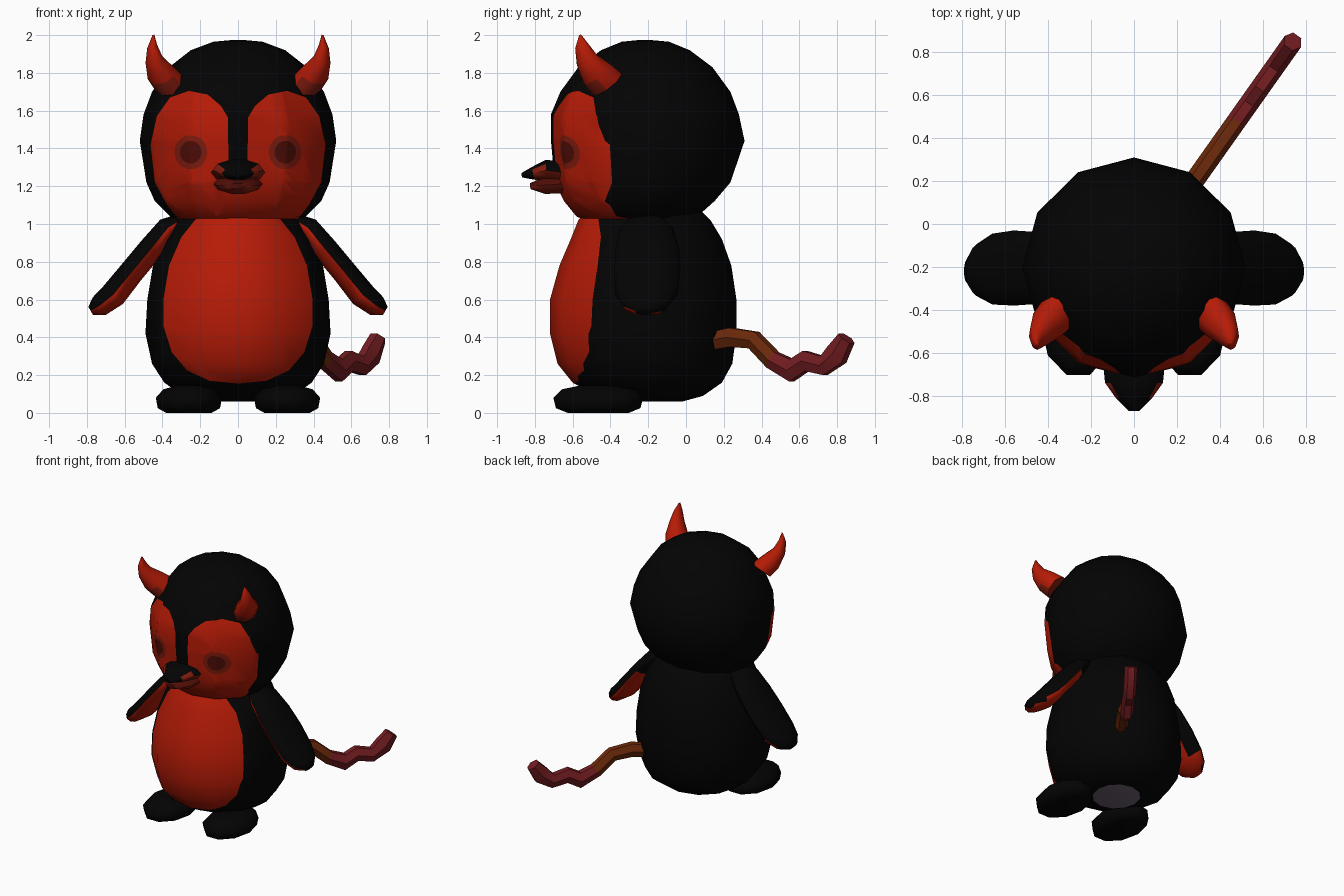
import bpy, bmesh, math
from mathutils import Vector

if "Cube" in bpy.data.objects:
    bpy.data.objects.remove(bpy.data.objects["Cube"])

COLOURS = {
    "black": (0.001, 0.001, 0.001), "red": (0.47, 0.011, 0.002),
    "dark red": (0.22, 0.011, 0.004), "maroon": (0.08, 0.004, 0.002),
    "brown": (0.15, 0.022, 0.003), "wine": (0.17, 0.012, 0.015),
    "grey": (0.15, 0.11, 0.16),
}
MATS = []
for name, c in COLOURS.items():
    m = bpy.data.materials.new(name)
    m.diffuse_color = (*c, 1)
    m.use_nodes = True
    m.node_tree.nodes["Principled BSDF"].inputs["Base Color"].default_value = m.diffuse_color
    MATS.append(m)
BLACK, RED, DARK, MAROON, BROWN, WINE, GREY = range(7)


def loft(rings):
    """Skin a list of point rings, with capped ends."""
    bm = bmesh.new()
    vs = [[bm.verts.new(p) for p in r] for r in rings]
    n = len(vs[0])
    for a, b in zip(vs, vs[1:]):
        for i in range(n):
            j = (i + 1) % n
            bm.faces.new((a[i], a[j], b[j], b[i]))
    bm.faces.new(vs[0])
    bm.faces.new(vs[-1])
    bmesh.ops.recalc_face_normals(bm, faces=bm.faces[:])
    return bm


def flat_ring(z, rx, yf, yb, n=12, cx=0):
    """Horizontal ellipse from front y to back y."""
    c, r = (yf + yb) / 2, (yb - yf) / 2
    return [Vector((cx + rx * math.cos(t), c + r * math.sin(t), z))
            for t in (2 * math.pi * i / n for i in range(n))]


def tube(path, side, n=8, s=1):
    """Loft ellipses along a path of (x, y, z, half width, half height)."""
    pts = [Vector(p[:3]) for p in path]
    side = Vector(side).normalized()
    rings = []
    for i, p in enumerate(path):
        t = pts[min(i + 1, len(pts) - 1)] - pts[max(i - 1, 0)]
        up = t.cross(side).normalized()
        ring = [pts[i] + side * p[3] * math.cos(a) + up * p[4] * math.sin(a)
                for a in (2 * math.pi * k / n for k in range(n))]
        rings.append([Vector((s * v.x, v.y, v.z)) for v in ring])
    return loft(rings)


def paint(bm, poly, mat):
    """Cut a convex front-view (x, z) outline into the front faces and colour it."""
    cx = sum(p[0] for p in poly) / len(poly)
    cz = sum(p[1] for p in poly) / len(poly)
    planes = []

    def inside():
        return [f for f in bm.faces if f.normal.y < -0.01 and all(
            (f.calc_center_median() - co).dot(no) < 1e-5 for co, no in planes)]

    for (ax, az), (bx, bz) in zip(poly, poly[1:] + poly[:1]):
        co, no = Vector((ax, 0, az)), Vector((bz - az, 0, ax - bx)).normalized()
        if no.dot(Vector((cx, 0, cz)) - co) > 0:
            no = -no
        fs = inside()
        geom = fs + list({e for f in fs for e in f.edges}) + list({v for f in fs for v in f.verts})
        bmesh.ops.bisect_plane(bm, geom=geom, dist=1e-5, plane_co=co, plane_no=no)
        bm.normal_update()
        planes.append((co, no))
    for f in inside():
        f.material_index = mat


def circle(cx, cz, rx, rz, n=14):
    return [(cx + rx * math.cos(2 * math.pi * i / n), cz + rz * math.sin(2 * math.pi * i / n))
            for i in range(n)]


def finish(name, bm, rule=None, angle=60):
    if rule:
        for f in bm.faces:
            f.material_index = rule(f.calc_center_median(), f.normal)
    used = sorted({f.material_index for f in bm.faces})
    me = bpy.data.meshes.new(name)
    for f in bm.faces:
        f.material_index = used.index(f.material_index)
    bm.to_mesh(me)
    bm.free()
    for i in used:
        me.materials.append(MATS[i])
    me.shade_smooth()
    me.set_sharp_from_angle(angle=math.radians(angle))
    ob = bpy.data.objects.new(name, me)
    bpy.context.collection.objects.link(ob)


# Body with belly patch and grey underside
bm = loft([flat_ring(*r) for r in (
    (0.06, 0.17, -0.37, -0.02), (0.09, 0.29, -0.47, 0.09), (0.16, 0.39, -0.60, 0.19),
    (0.26, 0.455, -0.68, 0.245), (0.42, 0.49, -0.72, 0.267), (0.60, 0.48, -0.72, 0.267),
    (0.78, 0.45, -0.67, 0.24), (0.92, 0.40, -0.61, 0.19), (1.02, 0.34, -0.57, 0.13),
    (1.10, 0.27, -0.50, 0.05))])
for f in bm.faces:
    if f.normal.z < -0.99:
        f.material_index = GREY
half = [(0.15, 0.17), (0.27, 0.225), (0.35, 0.32), (0.395, 0.46), (0.395, 0.6),
        (0.365, 0.78), (0.30, 0.93), (0.22, 1.03), (0.15, 1.09)]
paint(bm, [(0, 0.155)] + half + [(-x, z) for x, z in half[::-1]], RED)
finish("body", bm)

# Head with face patches, forehead stripe and eyes
bm = loft([flat_ring(*r) for r in (
    (0.99, 0.24, -0.47, 0.0), (1.04, 0.36, -0.58, 0.06), (1.12, 0.44, -0.645, 0.15),
    (1.22, 0.485, -0.695, 0.235), (1.44, 0.52, -0.715, 0.31), (1.58, 0.50, -0.715, 0.28),
    (1.70, 0.455, -0.665, 0.235), (1.83, 0.365, -0.57, 0.14), (1.92, 0.25, -0.45, 0.02),
    (1.965, 0.13, -0.34, -0.09), (1.975, 0.02, -0.24, -0.20))])
face = [(0, 0.98), (0, 1.45), (0.045, 1.55), (0.09, 1.625), (0.16, 1.685), (0.26, 1.705),
        (0.36, 1.67), (0.43, 1.57), (0.463, 1.42), (0.44, 1.22), (0.375, 1.1), (0.28, 0.98)]
for s in (-1, 1):
    paint(bm, [(s * x, z) for x, z in face], RED)
    paint(bm, circle(s * 0.25, 1.38, 0.088, 0.092), DARK)
    paint(bm, circle(s * 0.25, 1.38, 0.058, 0.06), MAROON)
paint(bm, [(-0.048, 1.22), (0.048, 1.22), (0.055, 1.62), (-0.055, 1.62)], BLACK)
finish("head", bm)

# Beak, black on top with dark red sides and lower half
finish("upper_beak", tube([(0, -0.64, 1.27, 0.145, 0.06), (0, -0.74, 1.285, 0.135, 0.058),
                           (0, -0.81, 1.268, 0.085, 0.036), (0, -0.87, 1.258, 0.025, 0.012)],
                          (1, 0, 0), 10),
       lambda c, n: DARK if abs(c.x) > 0.085 and c.y < -0.7 or n.z < -0.2 and c.y > -0.8 else BLACK)
finish("lower_beak", tube([(0, -0.62, 1.215, 0.135, 0.055), (0, -0.75, 1.205, 0.115, 0.048),
                           (0, -0.825, 1.20, 0.05, 0.016)], (1, 0, 0), 10),
       lambda c, n: MAROON if n.z > 0.3 or n.y < -0.9 else DARK)

for s, label in ((-1, "left"), (1, "right")):
    # Horns, darker at the root
    finish(label + "_horn", tube([(0.36, -0.42, 1.74, 0.085, 0.10), (0.405, -0.47, 1.795, 0.078, 0.09),
                                  (0.445, -0.525, 1.87, 0.048, 0.06), (0.455, -0.55, 1.94, 0.028, 0.038),
                                  (0.448, -0.56, 2.0, 0.006, 0.006)], (1, 0, -0.4), 8, s),
           lambda c, n: RED if c.z > 1.745 else DARK)

    # Wings, red on the underside
    def wing_colour(c, n, s=s):
        under = n.dot(Vector((-0.75 * s, 0, -0.66))) > 0.1
        return RED if under and (n.y < 0.3 or c.z < (0.62 if s < 0 else 0.85)) else BLACK
    finish(label + "_wing", tube([(0.29, -0.21, 1.03, 0.08, 0.03), (0.37, -0.21, 0.98, 0.14, 0.06),
                                  (0.46, -0.205, 0.87, 0.168, 0.066), (0.56, -0.205, 0.75, 0.175, 0.066),
                                  (0.66, -0.21, 0.625, 0.165, 0.07), (0.735, -0.215, 0.565, 0.12, 0.058),
                                  (0.78, -0.22, 0.54, 0.05, 0.025)], (0, 1, 0), 12, s),
           wing_colour)
    # Feet
    finish(label + "_foot", loft([flat_ring(z, rx, -0.465 - ry, -0.465 + ry, 10, s * 0.26)
                                  for z, rx, ry in ((0, 0.12, 0.17), (0.025, 0.165, 0.235),
                                                    (0.08, 0.175, 0.25), (0.125, 0.135, 0.2),
                                                    (0.145, 0.06, 0.1))]),
           lambda c, n: BLACK)

# Wavy tail, brown near the body and wine at the end
wave = [(0.14, 0.38, 0.055), (0.24, 0.40, 0.058), (0.36, 0.385, 0.055), (0.46, 0.28, 0.055),
        (0.56, 0.225, 0.068), (0.635, 0.275, 0.062), (0.73, 0.25, 0.058), (0.80, 0.31, 0.072),
        (0.85, 0.395, 0.05)]
finish("tail", tube([(0.28 + 0.708 * (y - 0.2), y, z, 0.046, r) for y, z, r in wave],
                    (0.817, -0.577, 0), 6),
       lambda c, n: BROWN if c.y < 0.45 else WINE, 35)
